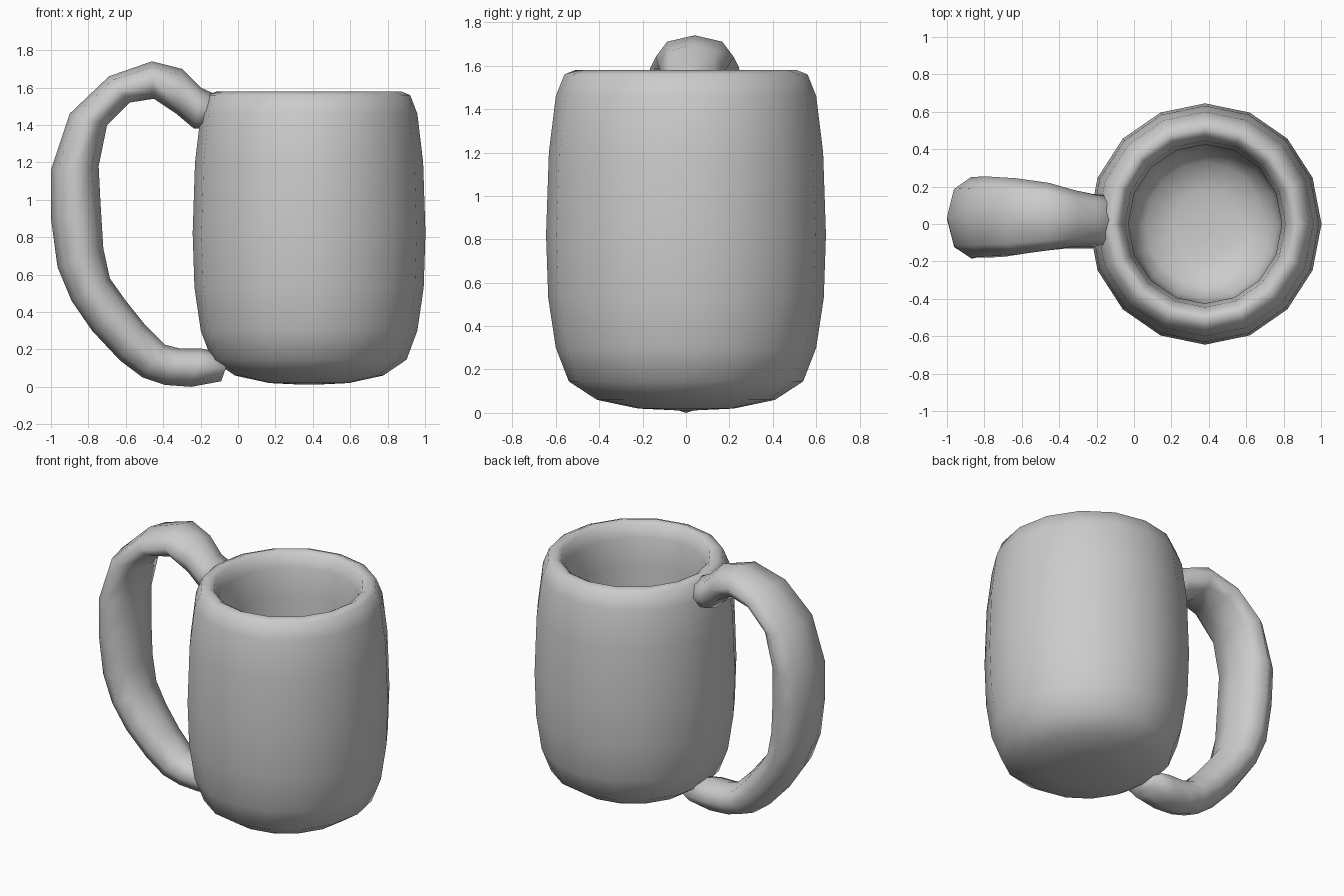
import bpy, bmesh
from math import cos, sin, pi
from mathutils import Vector


def make_object(name, rings):
    """Skin a list of vertex rings, closing both ends."""
    bm = bmesh.new()
    loops = [[bm.verts.new(p) for p in ring] for ring in rings]
    n = len(loops[0])
    for a, b in zip(loops, loops[1:]):
        for i in range(n):
            j = (i + 1) % n
            bm.faces.new((a[i], a[j], b[j], b[i]))
    bm.faces.new(loops[0][::-1])
    bm.faces.new(loops[-1])
    bmesh.ops.recalc_face_normals(bm, faces=bm.faces)
    for f in bm.faces:
        f.smooth = True
    mesh = bpy.data.meshes.new(name)
    bm.to_mesh(mesh)
    bm.free()
    obj = bpy.data.objects.new(name, mesh)
    bpy.context.collection.objects.link(obj)
    return obj


# Mug body: 16-sided lathe, (radius, height) up the outside and down the inside
profile = [(0.05, 0.012), (0.22, 0.02), (0.41, 0.06), (0.54, 0.145), (0.6, 0.3),
           (0.635, 0.53), (0.645, 0.82), (0.632, 1.2), (0.6, 1.46), (0.56, 1.56),
           (0.51, 1.58), (0.475, 1.56), (0.445, 1.48), (0.425, 1.3), (0.425, 0.9),
           (0.42, 0.5), (0.4, 0.34), (0.33, 0.24), (0.18, 0.2), (0.05, 0.195)]
SIDES = 16
body = [[(0.38 + 0.965 * r * cos(2 * pi * i / SIDES), r * sin(2 * pi * i / SIDES), z)
         for i in range(SIDES)] for r, z in profile]
make_object("mug_body", body)

# Handle: outer x, z, inner x, z, half width and y centre of each 8-sided section
sections = [
    (-0.09, 1.55, -0.10, 1.38, 0.13, 0.02),
    (-0.20, 1.60, -0.235, 1.38, 0.14, 0.02),
    (-0.30, 1.70, -0.33, 1.46, 0.15, 0.03),
    (-0.46, 1.74, -0.45, 1.54, 0.18, 0.04),
    (-0.69, 1.66, -0.58, 1.52, 0.205, 0.04),
    (-0.90, 1.46, -0.70, 1.40, 0.215, 0.04),
    (-1.00, 1.16, -0.745, 1.18, 0.215, 0.035),
    (-1.00, 0.90, -0.735, 0.98, 0.21, 0.025),
    (-0.965, 0.64, -0.72, 0.74, 0.20, 0.02),
    (-0.89, 0.46, -0.685, 0.58, 0.19, 0.01),
    (-0.78, 0.30, -0.60, 0.46, 0.175, 0.0),
    (-0.63, 0.14, -0.50, 0.335, 0.155, 0.0),
    (-0.51, 0.05, -0.39, 0.225, 0.14, 0.0),
    (-0.39, 0.01, -0.31, 0.205, 0.13, 0.0),
    (-0.25, 0.00, -0.20, 0.205, 0.13, 0.0),
    (-0.09, 0.03, -0.04, 0.17, 0.12, 0.0),
]
handle = []
for ox, oz, ix, iz, half, cy in sections:
    outer, inner = Vector((ox, cy, oz)), Vector((ix, cy, iz))
    mid, arm = (outer + inner) / 2, (outer - inner) / 2
    handle.append([mid + arm * cos(k * pi / 4) + Vector((0, half * sin(k * pi / 4), 0))
                   for k in range(8)])
make_object("handle", handle)
